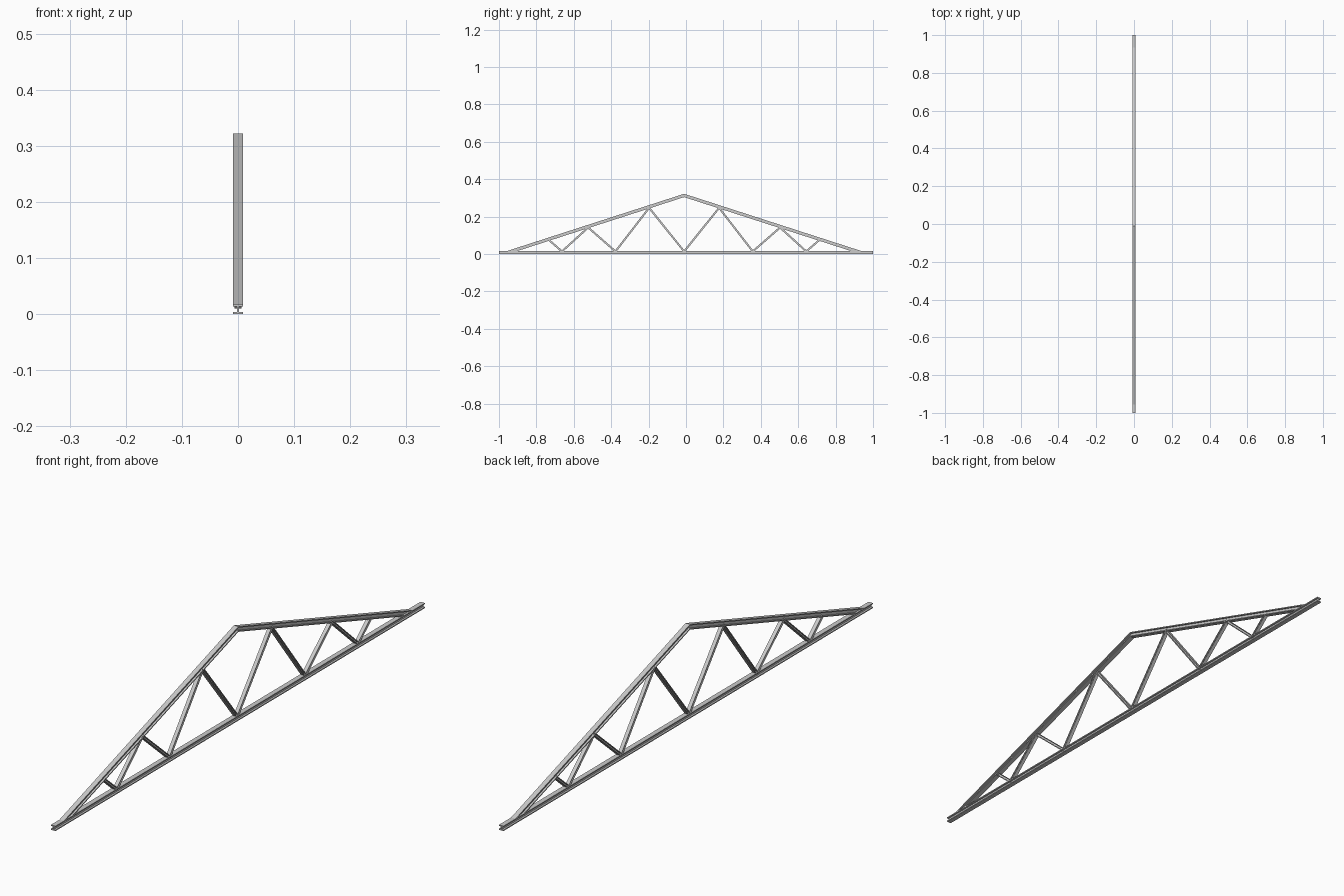
import bpy, bmesh
from math import hypot
from mathutils import Vector

if "Cube" in bpy.data.objects:
    bpy.data.objects.remove(bpy.data.objects["Cube"])

APEX_Y, APEX_Z, SLOPE = -0.01, 0.322, 0.323
CHORD_W, CHORD_H = 0.017, 0.017


def i_profile(w, h, flange, web):
    """I-section outline as (across, up) pairs, centred on zero."""
    a, b, c, d = w / 2, web / 2, h / 2, h / 2 - flange
    half = [(a, -c), (a, -d), (b, -d), (b, d), (a, d), (a, c)]
    return half + [(-x, z) for x, z in reversed(half)]


def loft(name, rings):
    """Skin a list of matching rings and cap both ends."""
    bm = bmesh.new()
    rows = [[bm.verts.new(p) for p in ring] for ring in rings]
    n = len(rows[0])
    for r0, r1 in zip(rows, rows[1:]):
        for i in range(n):
            j = (i + 1) % n
            bm.faces.new((r0[i], r0[j], r1[j], r1[i]))
    bm.faces.new(rows[0])
    bm.faces.new(rows[-1])
    bmesh.ops.recalc_face_normals(bm, faces=bm.faces)
    mesh = bpy.data.meshes.new(name)
    bm.to_mesh(mesh)
    bm.free()
    obj = bpy.data.objects.new(name, mesh)
    bpy.context.collection.objects.link(obj)
    return obj


def brace(name, p, q):
    """Small I-section strut between two (y, z) points."""
    p, q = Vector((0, *p)), Vector((0, *q))
    d = (q - p).normalized()
    up = Vector((0, -d.z, d.y))
    prof = i_profile(0.013, 0.010, 0.0025, 0.003)
    loft(name, [[e + Vector((x, 0, 0)) + up * v for x, v in prof] for e in (p, q)])


chord = i_profile(CHORD_W, CHORD_H, 0.0035, 0.004)

# Bottom chord
loft("bottom_chord", [[(x, y, v + CHORD_H / 2) for x, v in chord] for y in (-1, 1)])

# Rafters: mitred at the ridge, cut level where they sit on the bottom chord
stretch = hypot(1, SLOPE)
SEAT = 0.0155


def ridge_z(v):
    return APEX_Z - (CHORD_H / 2 - v) * stretch


def rafter_foot(side):
    return [(x, APEX_Y + side * (ridge_z(v) - SEAT) / SLOPE, SEAT) for x, v in chord]


ridge = [(x, APEX_Y, ridge_z(v)) for x, v in chord]
loft("rafters", [rafter_foot(-1), ridge, rafter_foot(1)])

# Zigzag braces, mirrored about the ridge; distances measured from the ridge
low = 0.014


def under(d):
    return ridge_z(-CHORD_H / 2) - SLOPE * d + 0.003


nodes = [(0, low), (0.187, under(0.187)), (0.367, low),
         (0.513, under(0.513)), (0.653, low), (0.722, under(0.722))]
for side, label in ((-1, "left"), (1, "right")):
    pts = [(APEX_Y + side * d, z) for d, z in nodes]
    for i, (p, q) in enumerate(zip(pts, pts[1:])):
        brace(f"brace_{label}_{i + 1}", p, q)
